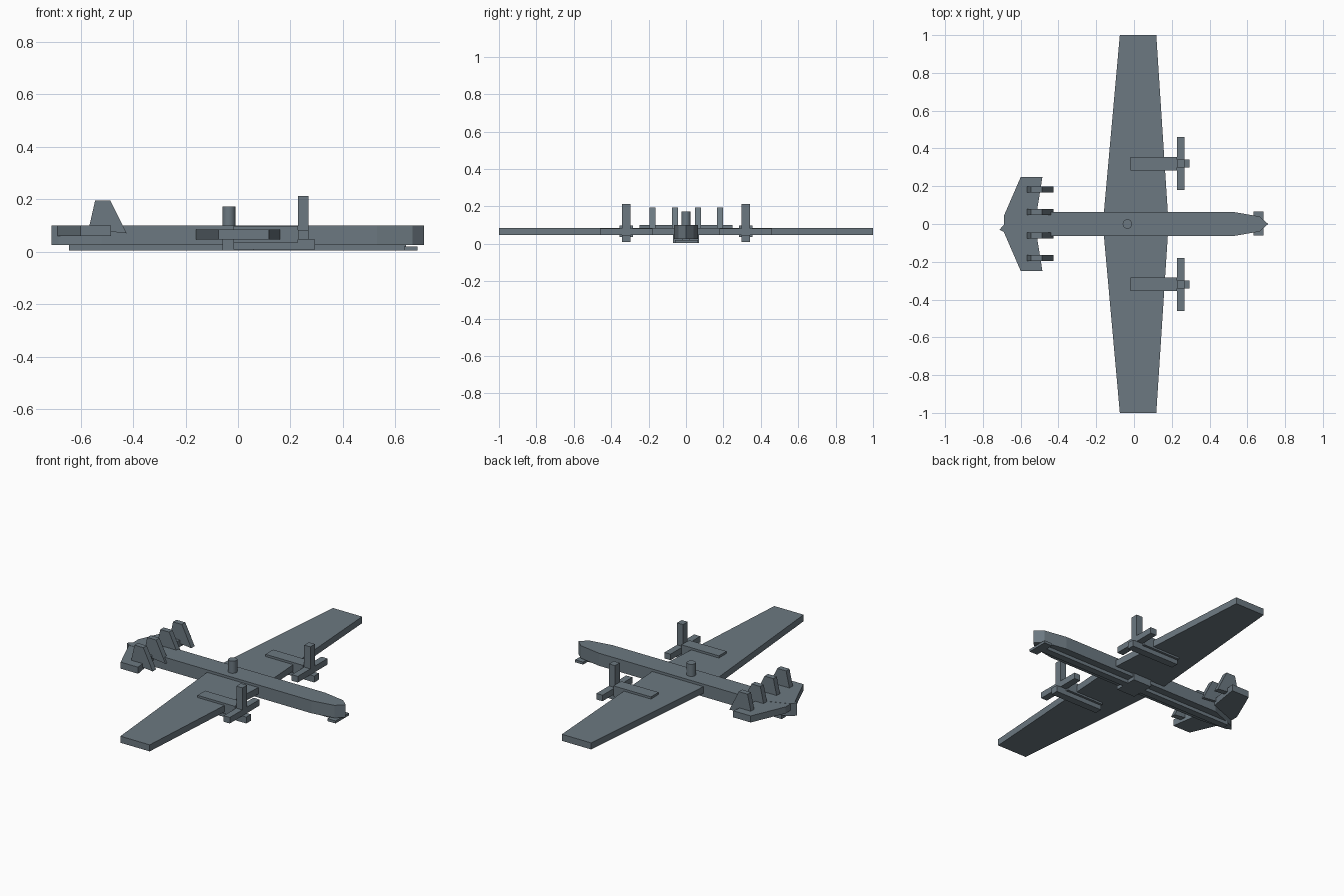
import bpy, bmesh, math
from mathutils import Vector

if "Cube" in bpy.data.objects:
    bpy.data.objects.remove(bpy.data.objects["Cube"])

grey = bpy.data.materials.new("slate_grey")
grey.diffuse_color = (0.15, 0.19, 0.22, 1)
grey.use_nodes = True
grey.node_tree.nodes["Principled BSDF"].inputs["Base Color"].default_value = grey.diffuse_color


def prism(name, base, offset):
    """Extrude a closed polygon of 3D points along an offset."""
    bm = bmesh.new()
    face = bm.faces.new([bm.verts.new(p) for p in base])
    ext = bmesh.ops.extrude_face_region(bm, geom=[face])
    moved = [g for g in ext["geom"] if isinstance(g, bmesh.types.BMVert)]
    bmesh.ops.translate(bm, verts=moved, vec=Vector(offset))
    bmesh.ops.recalc_face_normals(bm, faces=bm.faces)
    me = bpy.data.meshes.new(name)
    bm.to_mesh(me)
    bm.free()
    me.materials.append(grey)
    ob = bpy.data.objects.new(name, me)
    bpy.context.collection.objects.link(ob)
    return ob


def plan(name, pts, z0, z1):
    return prism(name, [(x, y, z0) for x, y in pts], (0, 0, z1 - z0))


def box(name, x, y, z):
    return plan(name, [(x[0], y[0]), (x[1], y[0]), (x[1], y[1]), (x[0], y[1])], *z)


def mirrored(half):
    """Close a half outline across the centre line."""
    return half + [(x, -y) for x, y in reversed(half)]


# Fuselage with tapered nose and tail point
plan("fuselage", [(0.71, 0), (0.665, 0.04), (0.53, 0.063), (-0.52, 0.063),
                  (-0.685, 0.0), (-0.712, -0.03), (-0.685, -0.045), (-0.52, -0.063),
                  (0.53, -0.063), (0.665, -0.04)], 0.025, 0.10)

# Wing and tailplane
plan("wing", [(-0.075, 1), (0.118, 1), (0.183, 0), (0.118, -1), (-0.075, -1), (-0.165, 0)],
     0.046, 0.085)
plan("tailplane", mirrored([(-0.515, 0.06), (-0.485, 0.248), (-0.6, 0.248), (-0.688, 0.045)]),
     0.06, 0.099)

# Keel, belly box and nose skid
box("keel", (-0.645, 0.64), (-0.02, 0.02), (0.005, 0.03))
box("belly_box", (-0.06, 0.06), (-0.07, 0.07), (0.005, 0.046))
box("nose_skid", (0.633, 0.685), (-0.06, 0.065), (0.005, 0.02))

# Four tail fins
for i, y in enumerate((-0.18, -0.06, 0.063, 0.183)):
    profile = [(-0.57, 0.085), (-0.545, 0.195), (-0.487, 0.195), (-0.425, 0.07)]
    prism(f"tail_fin_{i + 1}", [(x, y - 0.016, z) for x, z in profile], (0, 0.032, 0))

# Engines: nacelle, lower bar and crossed propeller blades
for side, s in (("left", 1), ("right", -1)):
    c = 0.32 * s
    box(f"nacelle_{side}", (-0.018, 0.228), (c - 0.036, c + 0.036), (0.035, 0.098))
    box(f"engine_bar_{side}", (-0.018, 0.294), (c - 0.022, c + 0.022), (0.008, 0.046))
    box(f"blade_across_{side}", (0.228, 0.268), (c - 0.14, c + 0.14), (0.046, 0.082))
    box(f"blade_upright_{side}", (0.228, 0.268), (c - 0.022, c + 0.022), (0.01, 0.213))

# Round turret on top
n = 24
turret = plan("turret", [(-0.035 + 0.025 * math.cos(2 * math.pi * k / n),
                          0.025 * math.sin(2 * math.pi * k / n)) for k in range(n)], 0.09, 0.172)
bpy.context.view_layer.objects.active = turret
turret.select_set(True)
bpy.ops.object.shade_smooth_by_angle(angle=math.radians(30))
